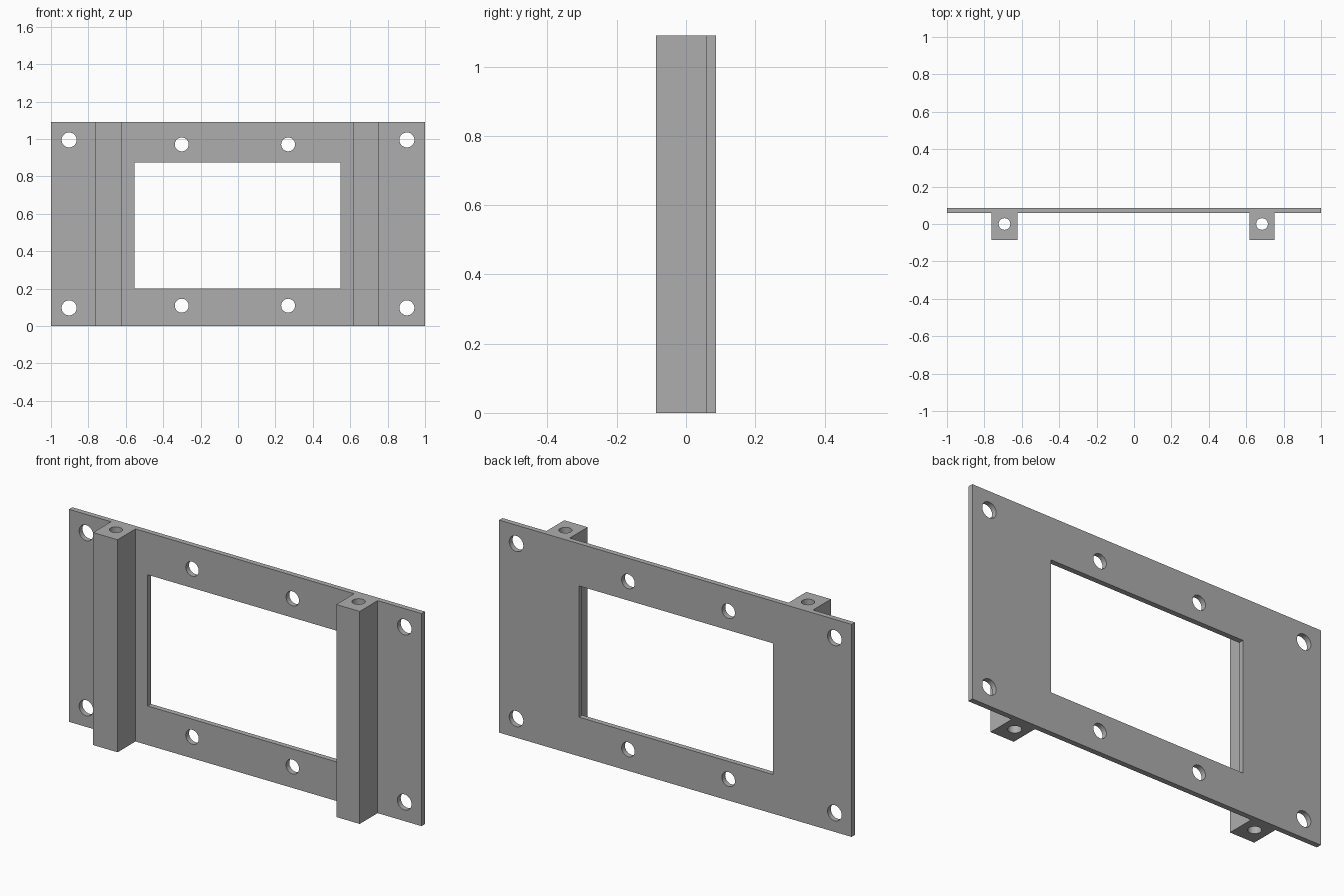
import bpy
import bmesh
from math import pi
from mathutils import Matrix, Vector

cube = bpy.data.objects.get("Cube")
if cube:
    bpy.data.objects.remove(cube, do_unlink=True)

HEIGHT = 1.09
FRONT, PLATE_FRONT, BACK = -0.086, 0.059, 0.086
POSTS = [(-0.762, -0.623), (0.618, 0.751)]

grey = bpy.data.materials.new("plain grey")
grey.use_nodes = True
colour = (0.42, 0.42, 0.42, 1)
grey.diffuse_color = colour
grey.node_tree.nodes["Principled BSDF"].inputs["Base Color"].default_value = colour


def make_object(name, bm):
    bmesh.ops.recalc_face_normals(bm, faces=bm.faces)
    mesh = bpy.data.meshes.new(name)
    bm.to_mesh(mesh)
    bm.free()
    mesh.materials.append(grey)
    obj = bpy.data.objects.new(name, mesh)
    bpy.context.collection.objects.link(obj)
    return obj


def add_bore(bm, centre, radius, length, rotation=Matrix()):
    bmesh.ops.create_cone(bm, cap_ends=True, segments=40, radius1=radius,
                          radius2=radius, depth=length,
                          matrix=Matrix.Translation(centre) @ rotation)


# Plate with two square posts, as one cross-section pulled upward
profile = [(-1, BACK), (-1, PLATE_FRONT)]
for left, right in POSTS:
    profile += [(left, PLATE_FRONT), (left, FRONT),
                (right, FRONT), (right, PLATE_FRONT)]
profile += [(1, PLATE_FRONT), (1, BACK)]
bm = bmesh.new()
base = bm.faces.new([bm.verts.new((x, y, 0)) for x, y in profile])
pulled = bmesh.ops.extrude_face_region(bm, geom=[base], use_keep_orig=True)
top = [v for v in pulled["geom"] if isinstance(v, bmesh.types.BMVert)]
bmesh.ops.translate(bm, verts=top, vec=(0, 0, HEIGHT))
frame = make_object("mounting_plate_with_posts", bm)

# Cutters: window, screw holes through the plate, bores along the posts
bm = bmesh.new()
mid_y = (PLATE_FRONT + BACK) / 2
window = (Matrix.Translation((-0.003, mid_y, 0.537))
          @ Matrix.Diagonal((1.101, 0.1, 0.673, 1)))
bmesh.ops.create_cube(bm, size=1, matrix=window)
facing = Matrix.Rotation(pi / 2, 4, 'X')
for x in (-0.903, 0.903):
    for z in (0.097, 0.995):
        add_bore(bm, Vector((x, mid_y, z)), 0.04, 0.1, facing)
for x in (-0.301, 0.268):
    for z in (0.109, 0.971):
        add_bore(bm, Vector((x, mid_y, z)), 0.037, 0.1, facing)
for left, right in POSTS:
    add_bore(bm, Vector(((left + right) / 2, 0, HEIGHT / 2)), 0.031, HEIGHT + 0.2)
cutter = make_object("opening_cutter", bm)
cutter.hide_render = True

# Cut the openings and shade the bores smooth
cut = frame.modifiers.new("openings", 'BOOLEAN')
cut.operation = 'DIFFERENCE'
cut.solver = 'EXACT'
cut.object = cutter
bpy.ops.object.select_all(action='DESELECT')
frame.select_set(True)
bpy.context.view_layer.objects.active = frame
bpy.ops.object.modifier_apply(modifier=cut.name)
bpy.data.objects.remove(cutter, do_unlink=True)
bpy.ops.object.shade_smooth_by_angle()
